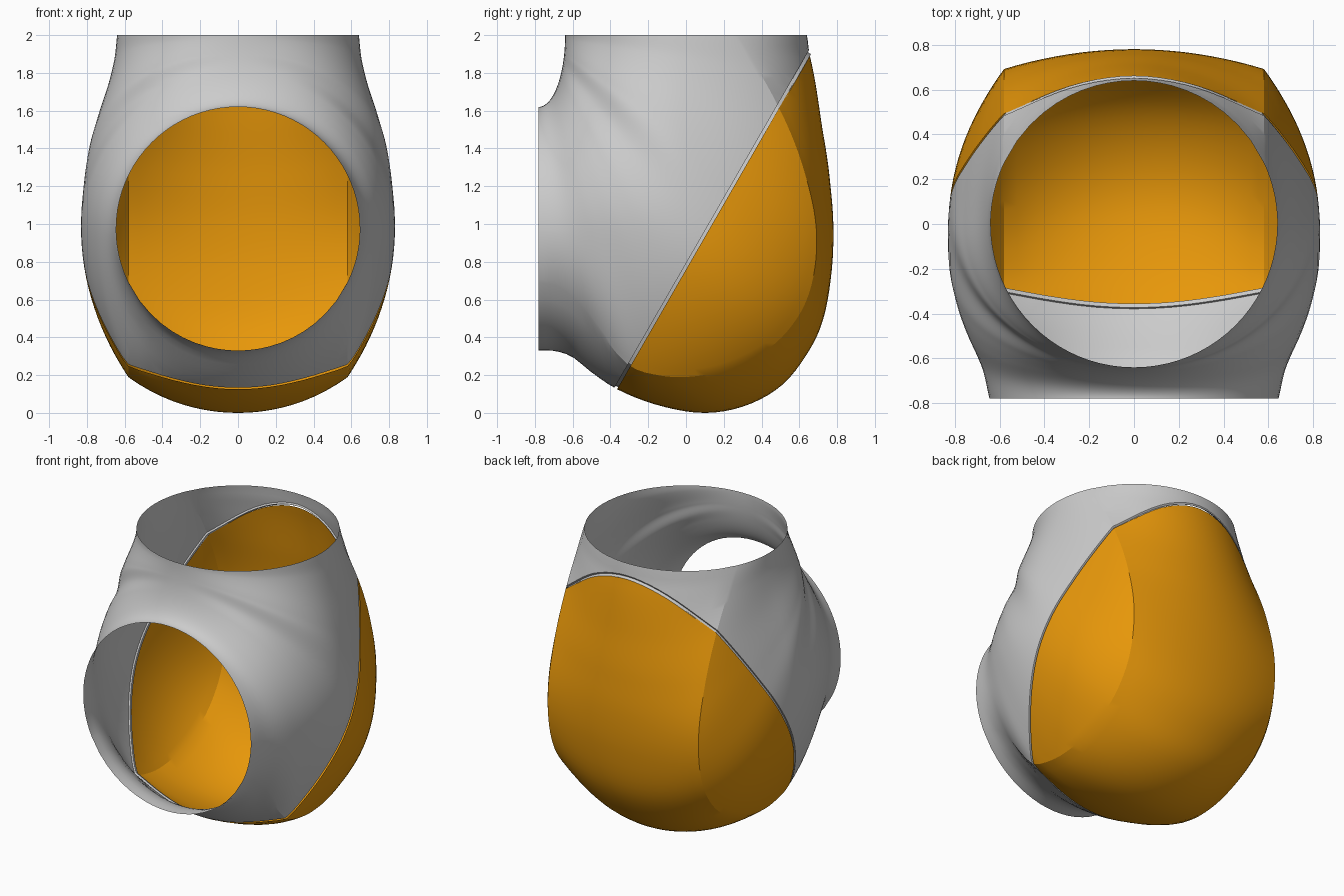
import bpy, bmesh, math
from mathutils import Vector

if "Cube" in bpy.data.objects:
    bpy.data.objects.remove(bpy.data.objects["Cube"])

# The two round mouths lie in planes meeting at this line; sections fan around it.
PY, PZ = -0.78, 2.0
XC = 0.58                     # soft crease between back panel and side bulges
STEPS, N_IN, N_SIDE, N_MID = 72, 40, 16, 20


def polar(pts):
    return [(math.atan2(PZ - z, y - PY), math.hypot(y - PY, PZ - z)) for y, z in pts]


def curve(tab):
    """Smooth interpolation through (t, value) pairs."""
    n = len(tab)
    m = []
    for i in range(n):
        a, b = tab[max(i - 1, 0)], tab[min(i + 1, n - 1)]
        m.append((b[1] - a[1]) / (b[0] - a[0]))

    def f(t):
        i = 0
        while i < n - 2 and t > tab[i + 1][0]:
            i += 1
        (t0, v0), (t1, v1) = tab[i], tab[i + 1]
        h = t1 - t0
        u = (t - t0) / h
        return ((2*u**3 - 3*u*u + 1) * v0 + (u**3 - 2*u*u + u) * h * m[i]
                + (3*u*u - 2*u**3) * v1 + (u**3 - u*u) * h * m[i + 1])
    return f


# Side-view profiles: outer midline, crease line, widest line, half width
outer = curve(polar([(.64, 2), (.658, 1.88), (.715, 1.55), (.76, 1.25), (.78, 1), (.77, .74),
                     (.715, .46), (.62, .28), (.5, .14), (.32, .04), (.11, 0), (-.12, .033),
                     (-.37, .128), (-.5, .215), (-.6, .295), (-.69, .327), (-.78, .33)]))
crease = curve(polar([(.272, 2), (.38, 1.82), (.5, 1.6), (.62, 1.3), (.69, .97), (.67, .7),
                      (.6, .52), (.45, .35), (.2, .225), (0, .19), (-.15, .2), (-.3, .25),
                      (-.42, .38), (-.55, .56), (-.67, .665), (-.78, .693)]))
middle = curve(polar([(0, 2), (0, 1.7), (.01, 1.4), (.01, 1.06), (-.22, .965),
                      (-.5, .97), (-.78, .975)]))
width = curve([(math.radians(a), w) for a, w in
               [(0, .64), (9, .654), (20, .69), (33, .755), (43, .808), (52, .83),
                (59, .826), (66, .797), (73, .75), (82, .68), (90, .645)]])


def inner(t):
    # Elliptical fillet in the crotch between the two mouths
    return 1 / math.hypot(math.cos(t) / .14, math.sin(t) / .38)


def section(t):
    so, sc, si, sm, w = outer(t), crease(t), inner(t), middle(t), width(t)
    loop = [(w * math.cos(math.pi * k / N_IN), sm - (sm - si) * math.sin(math.pi * k / N_IN))
            for k in range(N_IN)]
    e = 2 / (2 + .2 * math.sin(2 * t) ** 2)          # slightly full side bulges
    pc = math.acos((XC / w) ** (1 / e))
    b = (sc - sm) / math.sin(pc) ** e
    side = [(w * math.cos(pc * k / N_SIDE) ** e, sm + b * math.sin(pc * k / N_SIDE) ** e)
            for k in range(N_SIDE)]
    loop += [(-x, s) for x, s in side]
    h = so - sc
    r = (h * h + XC * XC) / (2 * h)
    for k in range(N_MID + 1):
        x = -XC + 2 * XC * k / N_MID
        loop.append((x, so - r + math.sqrt(r * r - x * x)))
    loop += side[:0:-1]
    return [(x, PY + s * math.cos(t), PZ - s * math.sin(t)) for x, s in loop]


def shell():
    bm = bmesh.new()
    rows = [[bm.verts.new(p) for p in section(math.pi / 2 * i / STEPS)] for i in range(STEPS + 1)]
    n = len(rows[0])
    for a, b in zip(rows, rows[1:]):
        for j in range(n):
            k = (j + 1) % n
            bm.faces.new((a[j], a[k], b[k], b[j]))
    bm.normal_update()
    if sum(f.normal.dot(f.calc_center_median() - Vector((0, 0, 1))) for f in bm.faces) < 0:
        bmesh.ops.reverse_faces(bm, faces=bm.faces[:])
    return bm


NORMAL = Vector((0, .866, -.499)).normalized()   # slanted seam plane
SEAM = Vector((0, -.365, .125))


def cut(bm, offset, keep_back):
    res = bmesh.ops.bisect_plane(bm, geom=bm.verts[:] + bm.edges[:] + bm.faces[:], dist=1e-5,
                                 plane_co=SEAM + NORMAL * offset, plane_no=NORMAL,
                                 clear_outer=not keep_back, clear_inner=keep_back)
    bm.normal_update()
    return [e for e in res['geom_cut'] if isinstance(e, bmesh.types.BMEdge) and e.is_valid]


def finish(bm, name, color=None):
    me = bpy.data.meshes.new(name)
    bm.to_mesh(me)
    bm.free()
    ob = bpy.data.objects.new(name, me)
    bpy.context.collection.objects.link(ob)
    if color:
        mat = bpy.data.materials.new(name + "_colour")
        mat.diffuse_color = color
        mat.use_nodes = True
        mat.node_tree.nodes["Principled BSDF"].inputs["Base Color"].default_value = mat.diffuse_color
        me.materials.append(mat)
    bpy.ops.object.select_all(action='DESELECT')
    ob.select_set(True)
    bpy.context.view_layer.objects.active = ob
    bpy.ops.object.shade_smooth_by_angle(angle=math.radians(18))


# Grey front body with a small recessed lip along the seam
bm = shell()
edges = cut(bm, -.016, False)
inward = {}
for v in {v for e in edges for v in e.verts}:
    d = v.normal - NORMAL * v.normal.dot(NORMAL)
    inward[v.co.copy().freeze()] = d.normalized() * -.012
for push in (True, False):
    new = bmesh.ops.extrude_edge_only(bm, edges=edges)['geom']
    for v in [g for g in new if isinstance(g, bmesh.types.BMVert)]:
        v.co += inward[v.co.copy().freeze()] if push else NORMAL * .02
    edges = [g for g in new if isinstance(g, bmesh.types.BMEdge)
             and len(g.link_faces) == 1 and all(w in new for w in g.verts)]
finish(bm, "front_body")

# Orange back panel
bm = shell()
cut(bm, 0, True)
finish(bm, "back_panel", (.8, .31, .003, 1))
